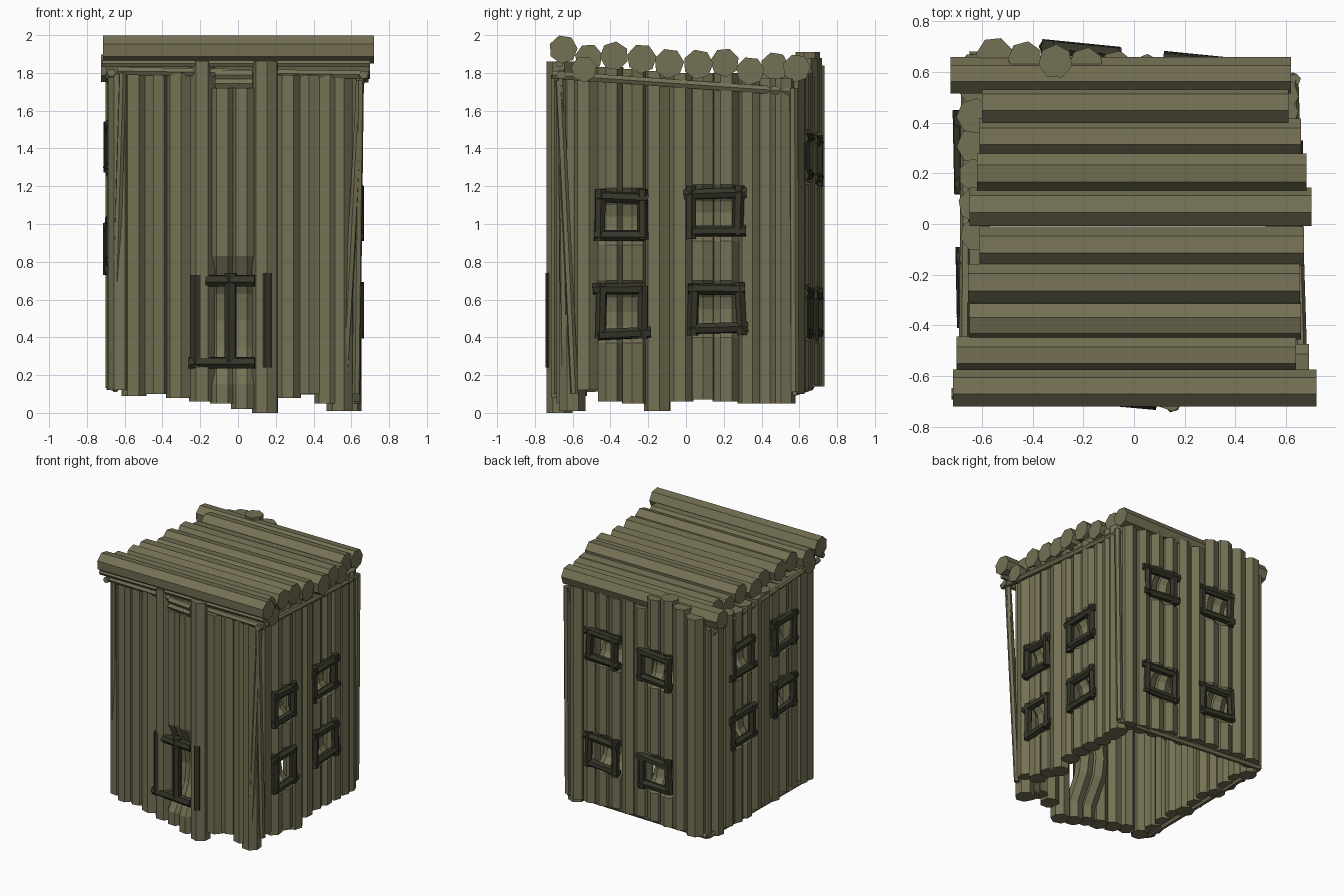
import bpy, bmesh, math, random
from mathutils import Vector

random.seed(4)


def material(name, rgb):
    m = bpy.data.materials.new(name)
    m.diffuse_color = (*rgb, 1)
    return m


WOOD = material("wood", (0.178, 0.165, 0.09))
DARK = material("dark_wood", (0.036, 0.036, 0.023))


def log(name, pts, r, mat=WOOD, sides=7, phase=0.0):
    """Faceted tube through points, rings square to the overall axis."""
    pts = [Vector(p) for p in pts]
    rot = (pts[-1] - pts[0]).to_track_quat('Z', 'Y')
    bm = bmesh.new()
    rings = []
    for p in pts:
        ring = []
        for i in range(sides):
            a = phase + math.tau * i / sides
            ring.append(bm.verts.new(p + rot @ Vector((r * math.cos(a), r * math.sin(a), 0))))
        rings.append(ring)
    for a, b in zip(rings, rings[1:]):
        for i in range(sides):
            j = (i + 1) % sides
            bm.faces.new((a[i], a[j], b[j], b[i]))
    bm.faces.new(rings[0][::-1])
    bm.faces.new(rings[-1])
    me = bpy.data.meshes.new(name)
    bm.to_mesh(me)
    bm.free()
    me.materials.append(mat)
    ob = bpy.data.objects.new(name, me)
    bpy.context.collection.objects.link(ob)


def wall(name, place, logs, windows, inward, spread=0.02, depth=0.09, r=0.069):
    """Upright logs (u, bottom, top); logs behind a window bow inwards."""
    inward = Vector(inward)
    for u, z0, z1 in logs:
        base = place(u)
        path = [(z0, 0)]
        for u0, u1, lo, hi in sorted(windows, key=lambda w: w[2]):
            if u0 + 0.03 < u < u1 - 0.03:
                d = depth + random.uniform(-0.015, 0.015)
                s = spread
                path += [(lo - s, 0), (lo + .03 - s / 2, 0.4 * d), (lo + .07, 0.85 * d), ((lo + hi) / 2, d),
                         (hi - .07, 0.85 * d), (hi - .03 + s / 2, 0.4 * d), (hi + s, 0)]
        path.append((z1, 0))
        log(name + "_log", [base + inward * d + Vector((0, 0, z)) for z, d in path],
            r + random.uniform(-0.003, 0.004), phase=random.random())


def frame(name, place, inward, u0, u1, lo, hi, r=0.03):
    """Four dark bars slightly overlapping at the corners."""
    out = Vector(inward) * -0.055
    P = lambda u, z: place(u) + out + Vector((0, 0, z))
    j = lambda: random.uniform(-0.015, 0.015)
    for u in (u0 + r, u1 - r):
        log(name + "_post", [P(u + j() / 2, lo + j()), P(u + j() / 2, hi + j())], r, DARK, 6, random.random())
    for z in (lo + 0.03, hi - 0.03):
        log(name + "_rail", [P(u0 + j(), z + j() / 2), P(u1 + j(), z + j() / 2)], r, DARK, 6, random.random())


# Wall lines: the front is pointed in plan, the back slants
front = lambda u: Vector((u, -0.668 + abs(u - .145) * (0.11 if u < .145 else 0.16), 0))
back = lambda u: Vector((u, 0.61 - 0.1 * u, 0))
right = lambda u: Vector((0.582, u, 0))
left = lambda u: Vector((-0.622 - 0.02 * u, u, 0))

# Front wall with doorway
wall("front_wall", front,
     [(-0.62, .12, 1.8), (-0.55, .09, 1.8), (-0.43, .10, 1.8), (-0.31, .08, 1.8), (-0.19, .06, 1.86),
      (-0.08, .05, 1.72), (0.03, .02, 1.72), (0.145, 0, 1.86), (0.265, .08, 1.79), (0.38, .10, 1.79),
      (0.475, .05, 1.79), (0.54, .01, 1.80)],
     [(-0.17, 0.10, 0.28, 0.70)], (0, 1, 0), 0.13, 0.14)
for u, z0, z1 in ((-0.22, .24, .73), (-0.04, .27, .74), (0.15, .24, .74)):
    y = front(u).y - 0.043
    log("door_post", [(u, y, z0), (u, y, z1)], 0.034, DARK, 6, 0.3)
for z, u0, u1 in ((.265, -.26, .09), (.70, -.17, .09)):
    log("door_rail", [(u0, front(u0).y - .045, z), (u1, front(u1).y - .04, z)], 0.033, DARK, 6, 0.2)

# Side and back walls with their windows
right_windows = [(-.48, -.2, .91, 1.17), (.0, .31, .93, 1.19), (-.48, -.2, .39, .68), (.01, .32, .42, .68)]
left_windows = [(.13, .44, 1.27, 1.53), (-.40, -.1, 1.27, 1.53), (.13, .44, .73, 1.0), (-.40, -.1, .78, 1.04)]
back_windows = [(.13, .43, 1.23, 1.48), (-.37, -.06, 1.21, 1.47), (.13, .43, .40, .66), (-.37, -.06, .39, .65)]

wall("right_wall", right,
     [(-0.53, .12, 1.83), (-0.40, .06, 1.83), (-0.275, .05, 1.82), (-0.15, .01, 1.81), (-0.03, .06, 1.8),
      (0.09, .07, 1.8), (0.21, .06, 1.8), (0.34, .05, 1.77), (0.44, .05, 1.77), (0.51, .05, 1.77)],
     right_windows, (-1, 0, 0))
wall("left_wall", left,
     [(-0.51 + 0.117 * i, 0.12 + 0.012 * (i % 3), 1.80 - 0.008 * (i % 4)) for i in range(10)],
     left_windows, (1, 0, 0))
wall("back_wall", back,
     [(-0.55, .14, 1.84), (-0.43, .15, 1.88), (-0.31, .14, 1.91), (-0.19, .15, 1.88), (-0.07, .15, 1.78),
      (0.05, .13, 1.8), (0.17, .14, 1.78), (0.29, .12, 1.79), (0.41, .11, 1.78), (0.53, .10, 1.77)],
     back_windows, (0, -1, 0))
for name, place, inward, wins in (("right_window", right, (-1, 0, 0), right_windows),
                                  ("left_window", left, (1, 0, 0), left_windows),
                                  ("back_window", back, (0, -1, 0), back_windows)):
    for w in wins:
        frame(name, place, inward, *w)

# Roof logs: y, z, radius, left end, right end
for y, z, r, x0, x1 in ((-.65, 1.925, .076, -.715, .72), (-.515, 1.88, .074, -.70, .64), (-.38, 1.89, .077, -.65, .66),
                        (-.235, 1.875, .079, -.655, .655), (-.09, 1.85, .08, -.61, .67), (.065, 1.845, .08, -.65, .70),
                        (.205, 1.855, .077, -.62, .68), (.34, 1.81, .076, -.61, .66), (.47, 1.835, .076, -.6, .61),
                        (.585, 1.825, .075, -.725, .62), (-.54, 1.82, .07, -.70, .69)):
    log("roof_log", [(x0, y, z), (x1, y, z)], r, phase=random.random())

# Thin edge poles: eaves, corners, sills
for a, b, r in (((.665, -.71, 1.79), (.625, .58, 1.70), .024), ((-.67, -.68, 1.80), (-.66, .62, 1.72), .022),
                ((-.64, -.66, 1.81), (.69, -.66, 1.79), .024), ((-.72, -.67, 1.85), (.70, -.67, 1.85), .022),
                ((.56, -.64, .12), (.65, -.66, 1.79), .022), ((.625, -.59, .1), (.645, -.67, 1.76), .022),
                ((-.66, -.60, .12), (-.61, -.67, 1.80), .02), ((.62, .575, .11), (.635, .57, 1.72), .024),
                ((-.65, .65, .14), (-.65, .65, 1.76), .022),
                ((.62, .57, .11), (-.65, .66, .14), .022), ((-.65, .65, .14), (-.65, -.60, .13), .022)):
    log("edge_pole", [a, b], r, sides=6)

# Short lintel logs above the middle of the front
for z in (1.745, 1.79):
    log("front_lintel", [(-.12, -.665, z), (.08, -.685, z)], 0.03, sides=6)
